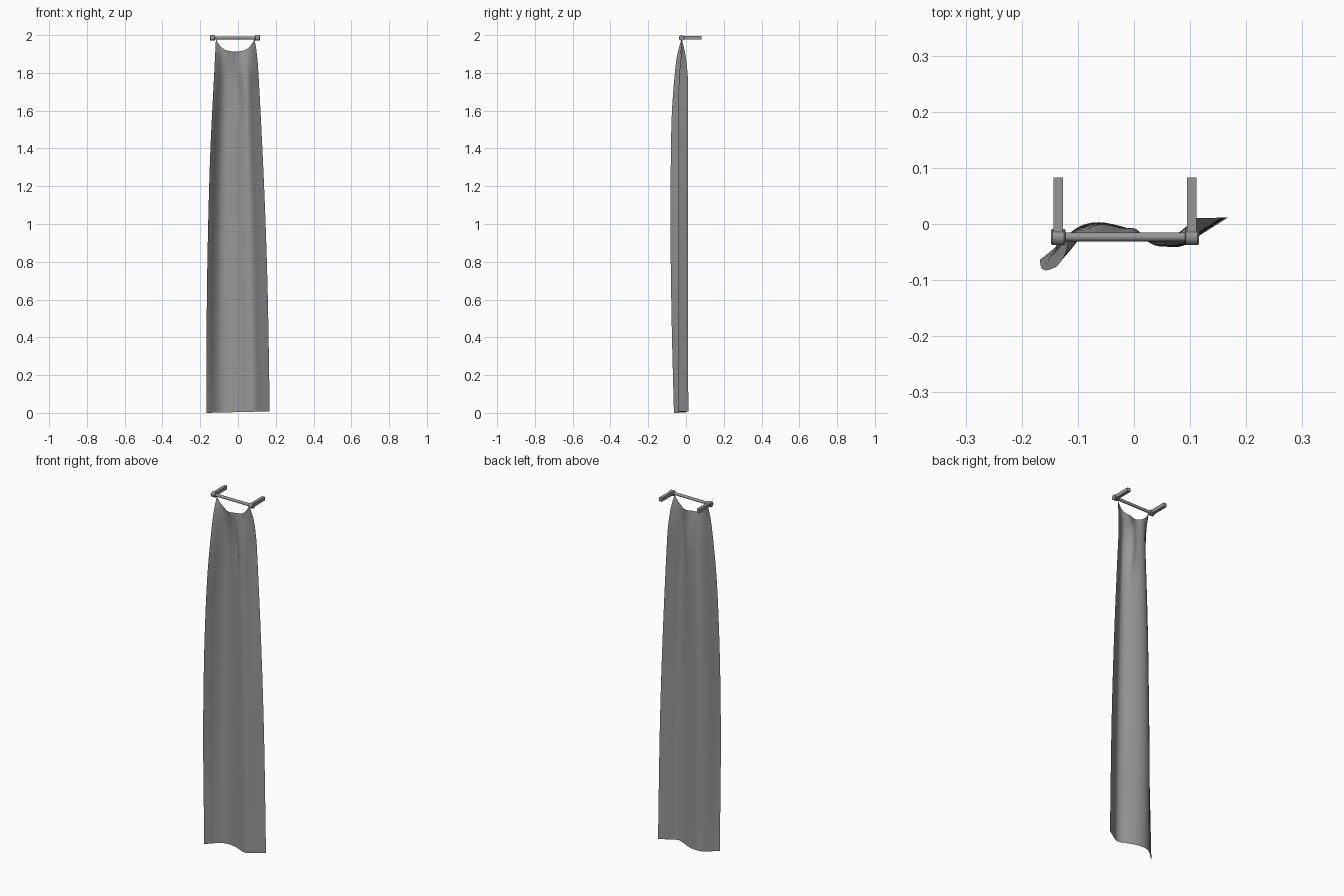
import bpy, math

if "Cube" in bpy.data.objects:
    bpy.data.objects.remove(bpy.data.objects["Cube"])

ROD_Y, ROD_Z = -0.023, 1.985
ENDS = (-0.135, 0.103)

grey = bpy.data.materials.new("dark_grey")
grey.diffuse_color = (0.31, 0.31, 0.31, 1)
grey.use_nodes = True
grey.node_tree.nodes["Principled BSDF"].inputs["Base Color"].default_value = grey.diffuse_color


def interp(points, v):
    """Smooth lookup in a short list of (key, value)."""
    if v <= points[0][0]:
        return points[0][1]
    for i in range(len(points) - 1):
        (a, p), (b, q) = points[i], points[i + 1]
        if v <= b:
            a0, p0 = points[max(i - 1, 0)]
            b1, q1 = points[min(i + 2, len(points) - 1)]
            m0 = (q - p0) / (b - a0) * (b - a)
            m1 = (q1 - p) / (b1 - a) * (b - a)
            t = (v - a) / (b - a)
            return ((2*t**3 - 3*t**2 + 1) * p + (t**3 - 2*t**2 + t) * m0
                    + (3*t**2 - 2*t**3) * q + (t**3 - t**2) * m1)
    return points[-1][1]


# Hanging cloth: outline by height and a soft S-shaped cross-section
LEFT = [(0, -.168), (.6, -.165), (1, -.158), (1.4, -.146), (1.8, -.126), (1.98, -.117)]
RIGHT = [(0, .168), (.6, .158), (1, .146), (1.4, .129), (1.8, .108), (1.9, .1), (1.98, .088)]
SECTION = [(0, -.064), (.06, -.048), (.12, -.028), (.2, -.008), (.3, .001), (.42, -.003),
           (.55, -.019), (.65, -.036), (.72, -.041), (.78, -.036), (.86, -.018), (.93, -.003), (1, .012)]
FOLD = [(0, 1), (.5, 1.3), (1, 1.45), (1.4, 1.38), (1.6, 1.25), (1.8, .88), (1.9, .55), (1.98, 0)]


def make_cloth(nu=56, nv=64):
    verts, faces = [], []
    for j in range(nv + 1):
        s = (j / nv) ** 1.5                  # finer rows near the top
        level = 1.98 * (1 - s)
        lx, rx, fold = (interp(c, level) for c in (LEFT, RIGHT, FOLD))
        base = min(fold, 0.95 + 0.05 * s)
        for i in range(nu + 1):
            # closer columns near the pinned corners
            t = i / nu
            t -= 0.09 * math.sin(2 * math.pi * t)
            sag = 0.066 * (1 - abs(2 * t - 1) ** 3.2)
            z = (1.98 - sag) * (1 - s) + (0.008 * t) * s
            # the left edge swings further out at mid height
            f = base + (fold - base) * (1 - t) ** 4
            y = ROD_Y + (interp(SECTION, t) - ROD_Y) * f
            # soft wrinkles and one slanting crease near the top
            fade = math.exp(-(1.98 - level) / 0.16) * math.sin(math.pi * t)
            wrinkle = 0.007 * fade * math.cos(4 * math.pi * (t - 0.15))
            crease = 0.010 * math.exp(-((t - .54 - .25 * (1.8 - level)) / .07) ** 2
                                      - ((level - 1.76) / .13) ** 2)
            verts.append((lx + (rx - lx) * t, y + wrinkle + crease, z))
    w = nu + 1
    for j in range(nv):
        for i in range(nu):
            a = j * w + i
            faces.append((a, a + w, a + w + 1, a + 1))
    mesh = bpy.data.meshes.new("hanging_cloth")
    mesh.from_pydata(verts, [], faces)
    mesh.shade_smooth()
    mesh.materials.append(grey)
    bpy.context.collection.objects.link(bpy.data.objects.new("hanging_cloth", mesh))


def x_cylinder(name, x0, x1, radius):
    bpy.ops.mesh.primitive_cylinder_add(vertices=16, radius=radius, depth=x1 - x0,
                                        location=((x0 + x1) / 2, ROD_Y, ROD_Z),
                                        rotation=(0, math.pi / 2, 0))
    ob = bpy.context.object
    ob.name = name
    ob.data.materials.append(grey)
    bpy.ops.object.shade_smooth_by_angle(angle=math.radians(40))
    return ob


make_cloth()

# Crossbar
x_cylinder("crossbar", ENDS[0], ENDS[1], 0.008)

# End caps and wall arms
for side, x in zip(("left", "right"), ENDS):
    cap = x_cylinder(side + "_end_cap", x - 0.0125, x + 0.0125, 0.0145)
    bev = cap.modifiers.new("bevel", 'BEVEL')
    bev.width, bev.segments = 0.002, 1
    y0, y1 = ROD_Y, 0.083
    bpy.ops.mesh.primitive_cube_add(size=1, location=(x, (y0 + y1) / 2, ROD_Z + 0.001))
    arm = bpy.context.object
    arm.name = side + "_wall_arm"
    arm.scale = (0.0175, y1 - y0, 0.020)
    arm.data.materials.append(grey)
